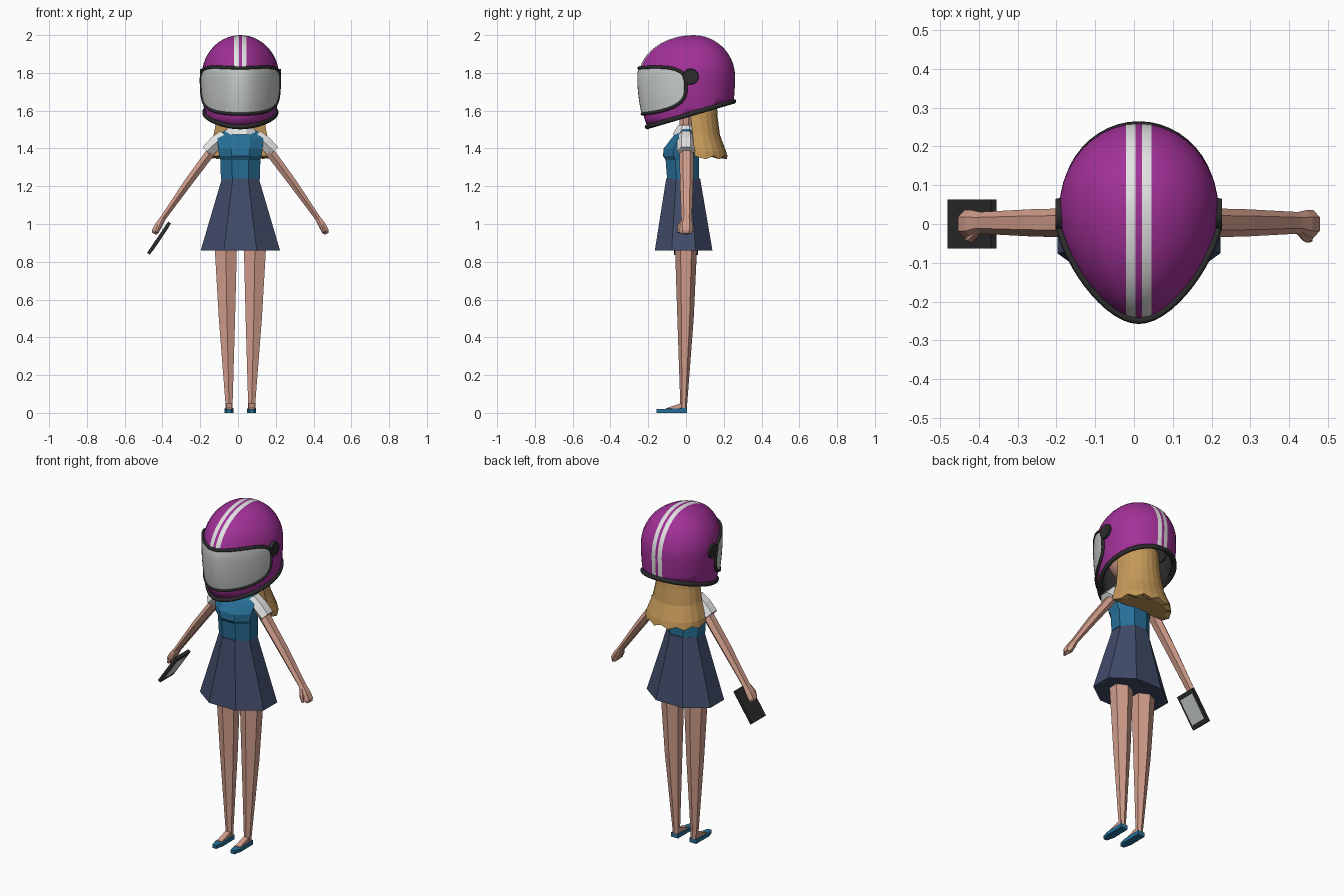
import bpy, bmesh, math
from mathutils import Vector, Matrix

cube = bpy.data.objects.get("Cube")
if cube:
    bpy.data.objects.remove(cube, do_unlink=True)
CX = 0.0125  # body centre line


def material(name, r, g, b):
    m = bpy.data.materials.new(name)
    m.use_nodes = True
    m.diffuse_color = (r, g, b, 1)
    bsdf = next(n for n in m.node_tree.nodes if n.type == 'BSDF_PRINCIPLED')
    bsdf.inputs["Base Color"].default_value = (r, g, b, 1)
    bsdf.inputs["Roughness"].default_value = 0.6
    return m


PURPLE = material("helmet purple", 0.36, 0.03, 0.31)
WHITE = material("white", 0.76, 0.77, 0.76)
SILVER = material("visor silver", 0.58, 0.61, 0.60)
BLACK = material("black", 0.025, 0.025, 0.025)
BLUE = material("bodice blue", 0.02, 0.16, 0.31)
NAVY = material("skirt navy", 0.052, 0.07, 0.14)
SKIN = material("skin", 0.64, 0.34, 0.26)
BLOND = material("hair tan", 0.56, 0.32, 0.10)


def finish(name, bm, mats, smooth=False, recalc=True):
    if recalc:
        bmesh.ops.recalc_face_normals(bm, faces=bm.faces)
    for f in bm.faces:
        f.smooth = smooth
    me = bpy.data.meshes.new(name)
    bm.to_mesh(me)
    bm.free()
    for m in mats:
        me.materials.append(m)
    ob = bpy.data.objects.new(name, me)
    ob.location.x = CX
    bpy.context.collection.objects.link(ob)
    return ob


def loft(name, rings, mat, smooth=False):
    """Skin a list of equal closed rings and cap both ends."""
    bm = bmesh.new()
    vs = [[bm.verts.new(p) for p in r] for r in rings]
    n = len(vs[0])
    for a, b in zip(vs, vs[1:]):
        for i in range(n):
            j = (i + 1) % n
            bm.faces.new((a[i], a[j], b[j], b[i]))
    bm.faces.new(vs[0])
    bm.faces.new(vs[-1])
    return finish(name, bm, [mat], smooth)


def ring(z, hx, front, back, x=0, n=8, turn=0.5):
    """Level polygon with the given half width and front/back limits."""
    cy, hy = (front + back) / 2, (back - front) / 2
    k = 1 / math.cos(math.pi / n) if turn else 1
    pts = []
    for i in range(n):
        a = 2 * math.pi * (i + turn) / n
        pts.append(Vector((x + hx * k * math.cos(a), cy + hy * k * math.sin(a), z)))
    return pts


def tube(name, path, mat, n=6):
    """Limb along path entries (x, y, z, in-plane radius, y radius)."""
    pts = [Vector(p[:3]) for p in path]
    rings = []
    for i, p in enumerate(path):
        d = (pts[min(i + 1, len(pts) - 1)] - pts[max(i - 1, 0)]).normalized()
        u = Vector((0, 1, 0)).cross(d).normalized()
        v = d.cross(u)
        angles = [2 * math.pi * (k + 0.5) / n for k in range(n)]
        rings.append([pts[i] + u * p[3] * math.cos(a) + v * p[4] * math.sin(a) for a in angles])
    return loft(name, rings, mat)


# ---- Helmet surface: an egg, longer to the front and below
HY, HZ = 0.04, 1.78


def egg(u, grow=0.0):
    taper = 1 - 0.25 * max(0, -u.y) ** 2
    return Vector((u.x * (0.205 + grow) * taper,
                   HY + u.y * ((0.22 if u.y > 0 else 0.29) + grow),
                   HZ + u.z * ((0.22 if u.z > 0 else 0.5) + grow)))


def on_helmet(a, z, grow=0.0):
    uz = (z - HZ) / (0.22 if z > HZ else 0.5)
    r = math.sqrt(1 - uz * uz)
    return egg(Vector((r * math.sin(a), -r * math.cos(a), uz)), grow)


def rim_z(y):
    return 1.575 + 0.295 * y


bm = bmesh.new()
bmesh.ops.create_uvsphere(bm, u_segments=40, v_segments=28, radius=1)
for v in bm.verts:
    v.co = egg(v.co.copy())
cuts = [(Vector((x, 0, 0)), Vector((1, 0, 0)), False) for x in (-0.033, -0.008, 0.008, 0.033)]
cuts.append((Vector((0, 0, rim_z(0))), Vector((0, 0.295, -1)), True))
for co, no, drop in cuts:
    bmesh.ops.bisect_plane(bm, geom=bm.verts[:] + bm.edges[:] + bm.faces[:],
                           plane_co=co, plane_no=no, clear_outer=drop)
for f in bm.faces:
    c = f.calc_center_median()
    f.material_index = int(0.008 < abs(c.x) < 0.033 and (c.z > HZ or c.y > 0))
helmet = finish("helmet_shell", bm, [PURPLE, WHITE, BLACK], True)
sol = helmet.modifiers.new("thickness", 'SOLIDIFY')
sol.thickness = 0.015
sol.offset = -1
sol.material_offset = 2
sol.material_offset_rim = 2

# Visor: rounded band wrapped around the front
SPAN = math.radians(82)


def visor_point(s, v, grow):
    a = SPAN * math.sin(s)
    h = 0.12 * max(0, 1 - abs(math.sin(s)) ** 4) ** 0.3
    return on_helmet(a, 1.705 + 0.025 * math.sin(s) ** 2 + v * h, grow)


cols = [math.pi * (i / 36 - 0.5) for i in range(37)]
bm = bmesh.new()
grid = [[bm.verts.new(visor_point(s, j / 5 - 1, 0.008)) for j in range(11)] for s in cols]
for a, b in zip(grid, grid[1:]):
    for j in range(10):
        bm.faces.new((a[j], b[j], b[j + 1], a[j + 1]))
bmesh.ops.remove_doubles(bm, verts=bm.verts, dist=0.0005)
finish("visor", bm, [SILVER], True, recalc=False)


def trim(name, pts, radius):
    cu = bpy.data.curves.new(name, 'CURVE')
    cu.dimensions = '3D'
    cu.bevel_depth = radius
    cu.bevel_resolution = 2
    sp = cu.splines.new('POLY')
    sp.points.add(len(pts) - 1)
    for p, co in zip(sp.points, pts):
        p.co = (*co, 1)
    sp.use_cyclic_u = True
    cu.materials.append(BLACK)
    ob = bpy.data.objects.new(name, cu)
    ob.location.x = CX
    bpy.context.collection.objects.link(ob)


trim("visor_trim", [visor_point(s, 1, 0.005) for s in cols]
     + [visor_point(s, -1, 0.005) for s in cols[-2:0:-1]], 0.009)
rim = []
for i in range(48):
    a, z = 2 * math.pi * i / 48, 1.58
    for _ in range(8):
        z = rim_z(on_helmet(a, z).y)
    rim.append(on_helmet(a, z))
trim("helmet_rim", rim, 0.013)

for s, side in ((1, "left"), (-1, "right")):
    # Visor hinge
    bm = bmesh.new()
    bmesh.ops.create_cone(bm, cap_ends=True, segments=20, radius1=0.047, radius2=0.04, depth=0.035,
                          matrix=Matrix.Translation((s * 0.197, 0.025, 1.78))
                          @ Matrix.Rotation(s * math.pi / 2, 4, 'Y'))
    finish(side + "_hinge", bm, [BLACK])

    # Arm, sleeve and thumb
    tube(side + "_arm", [(s * 0.10, 0.003, 1.455, 0.03, 0.036), (s * 0.165, 0.003, 1.37, 0.028, 0.038),
                         (s * 0.28, 0.003, 1.215, 0.025, 0.035), (s * 0.41, 0.003, 1.03, 0.017, 0.028),
                         (s * 0.432, 0.0, 0.995, 0.022, 0.036), (s * 0.45, 0.0, 0.962, 0.022, 0.036),
                         (s * 0.456, 0.0, 0.948, 0.014, 0.025)], SKIN)
    tube(side + "_sleeve", [(s * 0.085, 0, 1.47, 0.035, 0.042), (s * 0.13, 0, 1.43, 0.042, 0.047),
                            (s * 0.178, 0, 1.385, 0.036, 0.048)], WHITE)
    tube(side + "_thumb", [(s * 0.415, -0.018, 1.02, 0.011, 0.011), (s * 0.432, -0.036, 0.985, 0.012, 0.012),
                           (s * 0.442, -0.04, 0.955, 0.008, 0.008)], SKIN)

    # Leg, shoe and instep
    loft(side + "_leg", [ring(z, hx, f, b, s * x, 6, 0.5) for z, hx, f, b, x in (
        (0.95, 0.058, -0.05, 0.05, 0.08), (0.86, 0.058, -0.05, 0.05, 0.077), (0.5, 0.043, -0.04, 0.035, 0.071),
        (0.05, 0.019, -0.028, 0.004, 0.06), (0.015, 0.019, -0.028, 0.004, 0.06))], SKIN)
    shoe = [(-0.022, 0.005), (0.022, 0.005), (0.024, -0.11), (0.012, -0.155), (-0.012, -0.155), (-0.024, -0.11)]
    loft(side + "_shoe", [[Vector((s * 0.06 + x, y, z if y > -0.1 else min(z, 0.02))) for x, y in shoe]
                          for z in (0, 0.026)], BLUE)
    loft(side + "_instep", [[Vector((s * 0.06 + x, y, z)) for y, z in
                             ((0.0, 0.01), (-0.105, 0.01), (-0.105, 0.025), (-0.03, 0.05), (0.0, 0.05))]
                            for x in (-0.016, 0.016)], SKIN)

# ---- Clothes
loft("bodice", [ring(*r) for r in (
    (1.235, 0.103, -0.10, 0.07), (1.34, 0.106, -0.108, 0.07), (1.36, 0.112, -0.122, 0.068),
    (1.40, 0.118, -0.118, 0.065), (1.45, 0.122, -0.08, 0.056), (1.48, 0.105, -0.055, 0.05),
    (1.51, 0.06, -0.035, 0.04))], BLUE)
loft("collar", [ring(*r) for r in (
    (1.475, 0.082, -0.07, 0.055), (1.495, 0.078, -0.06, 0.052), (1.525, 0.05, -0.04, 0.04))], WHITE)
loft("skirt", [ring(*r) for r in ((1.24, 0.098, -0.105, 0.075), (0.86, 0.21, -0.165, 0.14))], NAVY)

# ---- Neck, head and hair
loft("neck", [ring(z, 0.036, -0.035, 0.035) for z in (1.48, 1.65)], SKIN)
bm = bmesh.new()
bmesh.ops.create_uvsphere(bm, u_segments=16, v_segments=10, radius=1)
for v in bm.verts:
    v.co = Vector((v.co.x * 0.12, -0.02 + v.co.y * 0.13, 1.72 + v.co.z * 0.15))
finish("head", bm, [SKIN], True)

hair = []
for z, hx, front, back, rag in ((1.70, 0.115, 0.01, 0.16, 0), (1.56, 0.125, 0.025, 0.168, 0),
                                (1.47, 0.142, 0.035, 0.18, 0), (1.385, 0.172, 0.045, 0.212, 0),
                                (1.352, 0.176, 0.045, 0.22, 0.009), (1.352, 0.145, 0.06, 0.19, 0.004)):
    hair.append([Vector((hx * math.cos(a), front + (back - front) * math.sin(a) ** 0.8, z + rag * (-1) ** k))
                 for k, a in enumerate(math.pi * k / 12 for k in range(13))])
loft("hair", hair, BLOND)

# ---- Handheld phone with its screen on the inner side
place = Matrix.Translation((-0.418 - CX, 0.0, 0.925)) @ Matrix.Rotation(math.atan2(0.115, 0.17), 4, 'Y')
for name, size, x, mat in (("phone_body", (0.018, 0.126, 0.2), 0, BLACK),
                           ("phone_screen", (0.004, 0.1, 0.15), 0.009, SILVER)):
    bm = bmesh.new()
    bmesh.ops.create_cube(bm, size=1, matrix=place @ Matrix.Translation((x, 0, 0)) @ Matrix.Diagonal((*size, 1)))
    finish(name, bm, [mat])
